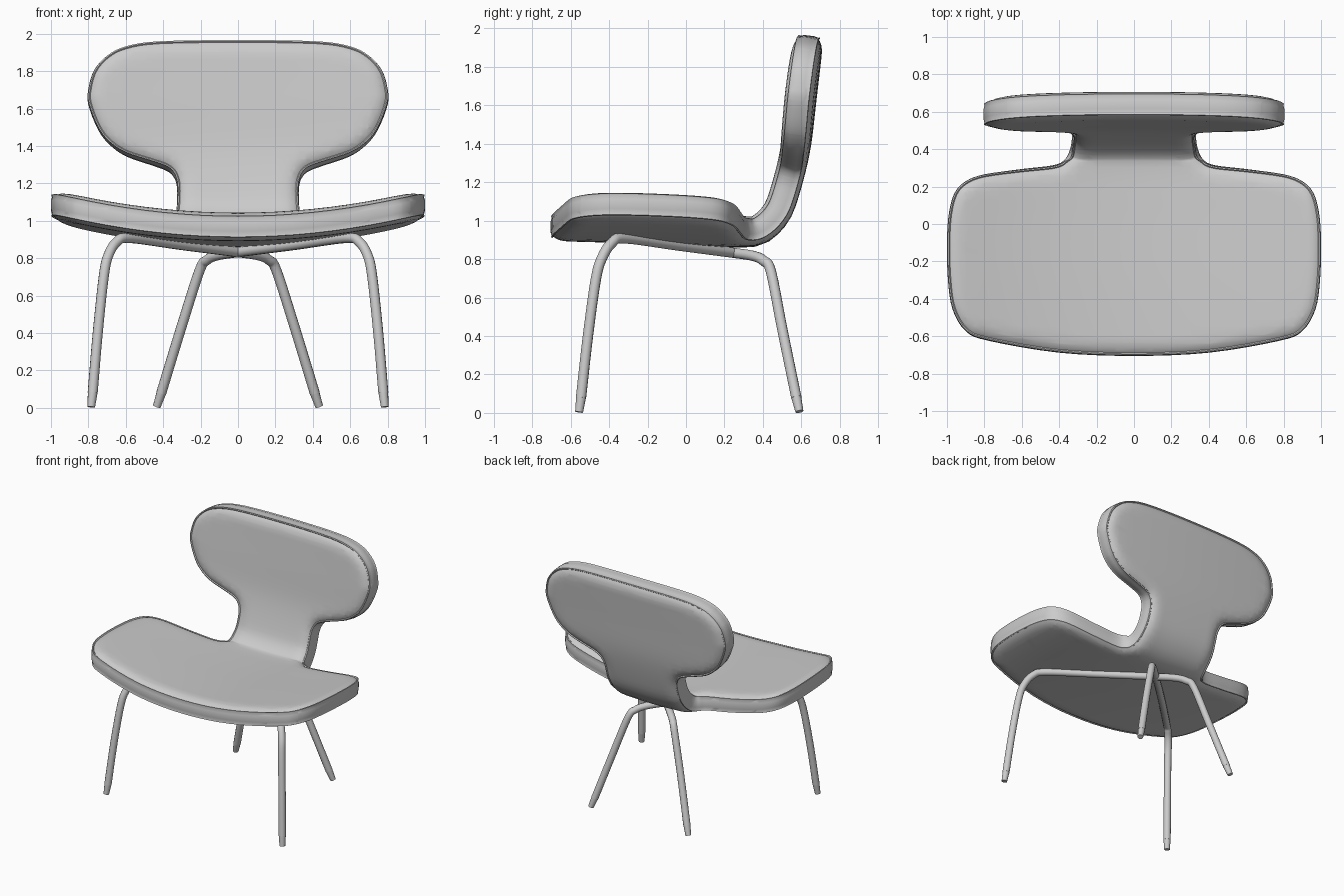
import bpy, bmesh, math
from mathutils import Vector

if "Cube" in bpy.data.objects:
    bpy.data.objects.remove(bpy.data.objects["Cube"])


def material(name, value):
    m = bpy.data.materials.new(name)
    m.diffuse_color = (value, value, value, 1)
    m.use_nodes = True
    m.node_tree.nodes["Principled BSDF"].inputs["Base Color"].default_value = m.diffuse_color
    return m


GREY = material("light grey", 0.6)


def spline(pts, steps, closed=False):
    """Smooth curve through the points."""
    pts = [Vector(p) for p in pts]
    n = len(pts)
    out = []
    for i in range(n if closed else n - 1):
        if closed:
            a, b, c, d = (pts[(i + k) % n] for k in (-1, 0, 1, 2))
        else:
            b, c = pts[i], pts[i + 1]
            a = pts[i - 1] if i else b * 2 - c
            d = pts[i + 2] if i + 2 < n else c * 2 - b
        for k in range(steps):
            t = k / steps
            out.append(0.5 * (2 * b + (c - a) * t + (2 * a - 5 * b + 4 * c - d) * t * t
                              + (3 * b - a - 3 * c + d) * t ** 3))
    return out if closed else out + [pts[-1]]


# Centre line of the shell in (y, z): seat, bend, backrest
path = spline([(-0.8, 0.97), (-0.6, 0.967), (-0.3, 0.958), (0.1, 0.942), (0.31, 0.937),
               (0.39, 0.955), (0.465, 1.03), (0.51, 1.135), (0.57, 1.37),
               (0.605, 1.65), (0.64, 1.95), (0.655, 2.08)], 12)
length = [-0.8]
for p, q in zip(path, path[1:]):
    length.append(length[-1] + (q - p).length)


def on_path(s):
    i = 0
    while i < len(path) - 2 and length[i + 1] < s:
        i += 1
    return path[i].lerp(path[i + 1], (s - length[i]) / (length[i + 1] - length[i]))


def bend(x, s, t):
    """Wrap the flat cushion onto the centre line, with raised sides."""
    tan = (on_path(s + 0.02) - on_path(s - 0.02)).normalized()
    k = min(max((s - 0.28) / 0.35, 0), 1)
    k = k * k * (3 - 2 * k)
    p = on_path(s) + Vector((-tan.y, tan.x)) * (t + (0.13 * (1 - k) + 0.03 * k) * x * x)
    return Vector((x, p.x, p.y))


# Flat outline, right half: (half width, distance along the shell)
half = [(0.4, -0.688), (0.78, -0.625), (0.9, -0.575), (0.97, -0.46), (0.995, -0.3),
        (1.0, -0.1), (0.99, 0.05), (0.96, 0.16), (0.9, 0.225), (0.8, 0.265), (0.6, 0.295),
        (0.43, 0.315), (0.37, 0.345), (0.34, 0.4), (0.33, 0.5), (0.325, 0.6), (0.328, 0.68),
        (0.35, 0.735), (0.39, 0.765), (0.46, 0.79), (0.6, 0.838), (0.69, 0.9), (0.75, 0.98),
        (0.8, 1.11), (0.8, 1.19), (0.77, 1.29), (0.7, 1.37), (0.6, 1.42), (0.42, 1.448)]
outline = spline([(0, -0.705)] + half + [(0, 1.455)] + [(-x, s) for x, s in reversed(half)],
                 4, True)
normals = []
for i, p in enumerate(outline):
    d = outline[(i + 1) % len(outline)] - outline[i - 1]
    normals.append(Vector((-d.y, d.x)).normalized())

# Edge section (inset, height) with a piped seam on each side
upper = [(0.1, 0.076), (0.07, 0.074), (0.045, 0.069), (0.025, 0.059), (0.016, 0.052),
         (0.010, 0.058), (0.003, 0.055), (0.006, 0.047), (0.0, 0.025)]
section = upper + [(d, -t) for d, t in reversed(upper)]

bm = bmesh.new()
rings = [[bm.verts.new((*(p + n * d), t)) for p, n in zip(outline, normals)]
         for d, t in section]
for a, b in zip(rings, rings[1:]):
    for i in range(len(a)):
        j = (i + 1) % len(a)
        bm.faces.new((a[i], b[i], b[j], a[j]))
bm.faces.new(rings[0])
bm.faces.new(rings[-1][::-1])
# Slice the flat cushion so it can bend
cuts = [((0, -0.64 + 0.045 * i, 0), (0, 1, 0)) for i in range(46)]
cuts += [((-0.9 + 0.1 * i, 0, 0), (1, 0, 0)) for i in range(19)]
for co, no in cuts:
    bmesh.ops.bisect_plane(bm, geom=bm.verts[:] + bm.edges[:] + bm.faces[:],
                           dist=1e-5, plane_co=co, plane_no=no)
for v in bm.verts:
    v.co = bend(*v.co)
bmesh.ops.recalc_face_normals(bm, faces=bm.faces[:])
mesh = bpy.data.meshes.new("seat_and_back_cushion")
bm.to_mesh(mesh)
bm.free()
mesh.materials.append(GREY)
cushion = bpy.data.objects.new("seat_and_back_cushion", mesh)
bpy.context.collection.objects.link(cushion)
bpy.context.view_layer.objects.active = cushion
cushion.select_set(True)
bpy.ops.object.shade_smooth_by_angle(angle=math.radians(50))


def tube(name, pts, radii):
    c = bpy.data.curves.new(name, 'CURVE')
    c.dimensions = '3D'
    c.bevel_depth = 1.0
    c.bevel_resolution = 4
    c.use_fill_caps = True
    sp = c.splines.new('POLY')
    sp.points.add(len(pts) - 1)
    for q, p, r in zip(sp.points, pts, radii):
        q.co = (*p, 1)
        q.radius = r
    sp.use_smooth = True
    c.materials.append(GREY)
    bpy.context.collection.objects.link(bpy.data.objects.new(name, c))


# Two bent tubes crossing under the seat, each a front leg and the opposite rear leg
for side, name in ((1, "right_front_to_left_rear_leg"), (-1, "left_front_to_right_rear_leg")):
    pts = [(0.777, -0.546, 0.08), (0.75, -0.51, 0.4), (0.718, -0.468, 0.7), (0.695, -0.435, 0.81),
           (0.65, -0.385, 0.885), (0.58, -0.32, 0.908), (0.3, -0.04, 0.87), (0, 0.25, 0.832),
           (-0.11, 0.355, 0.815), (-0.165, 0.405, 0.79), (-0.205, 0.442, 0.735),
           (-0.3, 0.5, 0.44), (-0.41, 0.574, 0.08)]
    pts = spline([(x * side, y, z) for x, y, z in pts], 5)
    tube(name, pts, [0.027] * len(pts))
    # Tapered foot tips
    for part, a, b in (("front", pts[0], (0.785 * side, -0.556, 0.004)),
                       ("rear", pts[-1], (-0.434 * side, 0.59, 0.007))):
        tube(f"{part}_foot_tip_{'a' if side > 0 else 'b'}", [a, Vector(b)], [0.026, 0.021])
